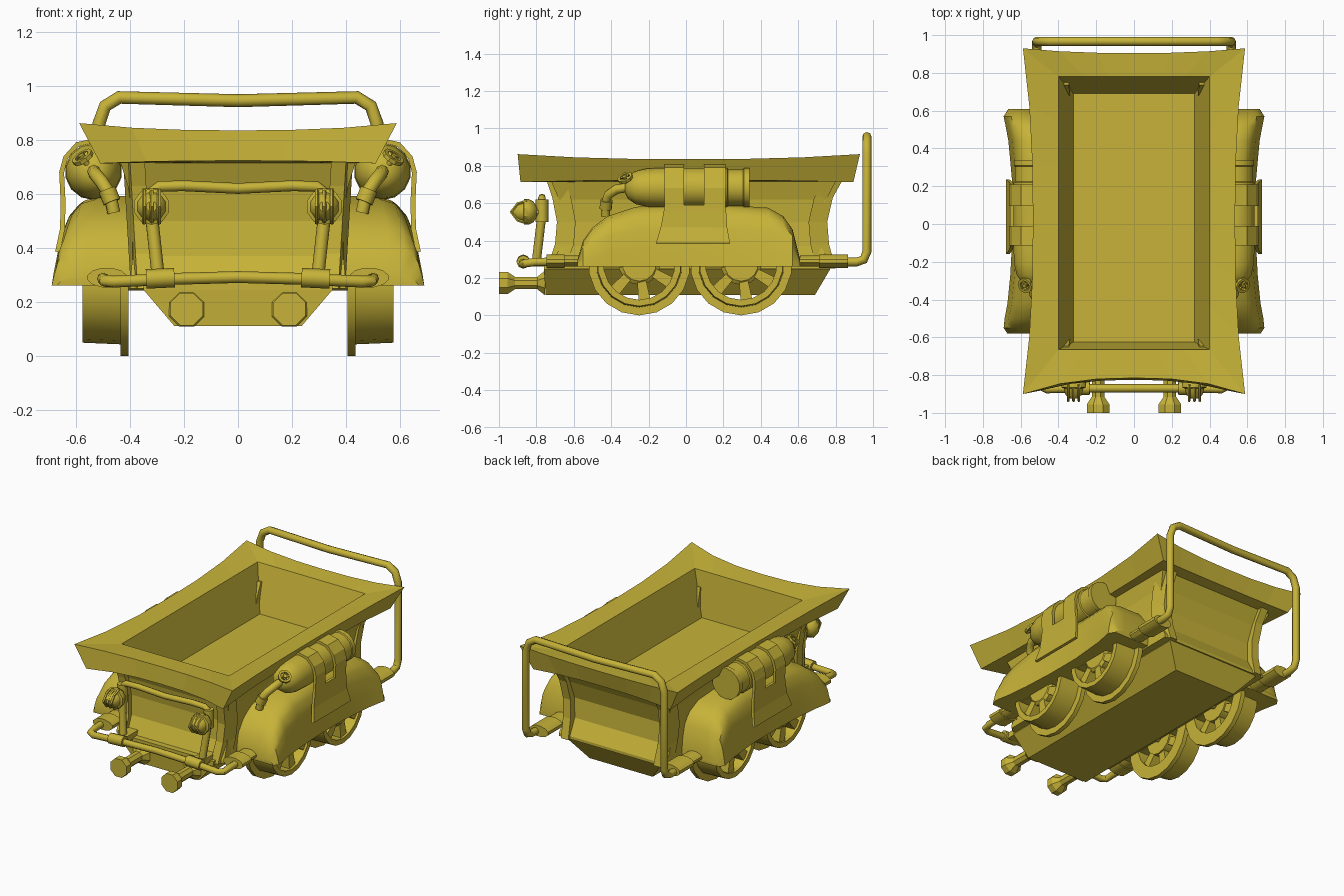
import bpy, math
from mathutils import Vector, Matrix

if "Cube" in bpy.data.objects:
    bpy.data.objects.remove(bpy.data.objects["Cube"])

paint = bpy.data.materials.new("yellow_paint")
paint.diffuse_color = (0.57, 0.45, 0.04, 1)
paint.use_nodes = True
paint.node_tree.nodes["Principled BSDF"].inputs["Base Color"].default_value = paint.diffuse_color


def loft(name, rings, cap=True, wrap=False, closed=True, mirror=False, smooth=None):
    """Skin a list of equal-length point rings into one object."""
    n, m = len(rings[0]), len(rings)
    verts = [tuple(p) for r in rings for p in r]
    faces = []
    for i in range(m if wrap else m - 1):
        a, b = i * n, (i + 1) % m * n
        for j in range(n if closed else n - 1):
            k = (j + 1) % n
            faces.append((a + j, a + k, b + k, b + j))
    if cap and not wrap and closed:
        faces += [tuple(range(n))[::-1], tuple(range((m - 1) * n, m * n))]
    me = bpy.data.meshes.new(name)
    me.from_pydata(verts, [], faces)
    import bmesh
    bm = bmesh.new()
    bm.from_mesh(me)
    bmesh.ops.recalc_face_normals(bm, faces=bm.faces)
    bm.to_mesh(me)
    bm.free()
    if smooth:
        me.shade_smooth()
        me.set_sharp_from_angle(angle=math.radians(smooth))
    me.materials.append(paint)
    ob = bpy.data.objects.new(name, me)
    bpy.context.collection.objects.link(ob)
    if mirror:
        mod = ob.modifiers.new("mirror", 'MIRROR')
        mod.use_clip = False
        mod.merge_threshold = 0.0001
    return ob


def lathe(name, prof, c, d, n=12, sx=1, **kw):
    """Turn (distance, radius) pairs about direction d through c."""
    q = Vector(d).to_track_quat('Z', 'Y')
    rings = []
    for t, r in prof:
        ring = []
        for i in range(n):
            a = 2 * math.pi * (i + .5) / n
            p = q @ Vector((r * math.cos(a), r * math.sin(a), t))
            ring.append(Vector(c) + Vector((p.x * sx, p.y, p.z)))
        rings.append(ring)
    return loft(name, rings, **{'smooth': 35, **kw})


def tube(name, pts, r, n=8, **kw):
    """Round bar along a path."""
    pts = [Vector(p) for p in pts]
    dirs = [(b - a).normalized() for a, b in zip(pts, pts[1:])]
    q = dirs[0].to_track_quat('Z', 'Y')
    rings, last = [], dirs[0]
    for i, p in enumerate(pts):
        d0, d1 = dirs[max(i - 1, 0)], dirs[min(i, len(dirs) - 1)]
        t = (d0 + d1).normalized()
        q = last.rotation_difference(t) @ q
        last = t
        rings.append([p + q @ Vector((r * math.cos(2 * math.pi * k / n),
                                      r * math.sin(2 * math.pi * k / n), 0)) for k in range(n)])
    return loft(name, rings, **{'smooth': 50, **kw})


def both(half):
    """Complete a symmetric path from its right half, given centre outwards."""
    return [(-x, y, z) for x, y, z in half[::-1]] + [p for p in half if p[0] != 0]


def slab(name, x0, x1, y0, y1, z0, z1, **kw):
    return loft(name, [[(x0, y0, z), (x1, y0, z), (x1, y1, z), (x0, y1, z)] for z in (z0, z1)], **kw)


def rect(hx, yf, yb, z, wx=0, wf=0, wb=0, dz=0, n=6):
    """Rectangular ring whose sides pinch in and dip between the corners."""
    s = [-1 + 2 * i / n for i in range(n)]
    c, h = (yf + yb) / 2, (yb - yf) / 2
    f = lambda v: 1 - abs(v) ** 2.5
    out = [(hx * v, yf + wf * f(v), z - dz * f(v)) for v in s]
    out += [(hx - wx * f(v), c + h * v, z - dz * f(v)) for v in s]
    out += [(-hx * v, yb - wb * f(v), z - dz * f(v)) for v in s]
    out += [(-hx + wx * f(v), c - h * v, z - dz * f(v)) for v in s]
    return out


# Tub: floor, opening, flared rim and waisted outer walls in one skin
loft("tub", [rect(.32, -.625, .69, .53), rect(.40, -.665, .78, .825),
             rect(.588, -.90, .93, .862, .053, .085, .025, .027),
             rect(.51, -.885, .895, .713, .03, .06, .02, -.01),
             rect(.435, -.72, .80, .715), rect(.405, -.68, .75, .62), rect(.39, -.66, .71, .50),
             rect(.39, -.67, .72, .37), rect(.40, -.72, .78, .27), rect(.40, -.72, .78, .25)])

# Curved ribs at the corners of both ends
for name, s, ys in (("front_rib", -1, (.745, .715, .69, .70, .745)),
                    ("rear_rib", 1, (.835, .785, .755, .765, .80))):
    zs = (.72, .63, .50, .38, .25)
    loft(name, [[(x - (.72 - z) * .06, s * yy, z) for x, yy in
                 ((.345, y - .1), (.425, y - .1), (.40, y), (.345, y))] for y, z in zip(ys, zs)],
         mirror=True)

# Chassis hull
loft("chassis", [rect(.235, -.75, .69, .11), rect(.35, -.76, .77, .245), rect(.35, -.76, .77, .27)])

# Buffers
lathe("buffer", [(0, .07), (.04, .036), (.16, .036), (.20, .065), (.245, .065)],
      (.19, -.755, .173), (0, -1, 0), n=8, mirror=True, smooth=None)

# Flanged spoked wheels and axles
for y in (-.25, .295):
    c = Vector((0, y, .273))
    lathe("wheel_rim", [(.405, .19), (.405, .273), (.435, .273), (.435, .23), (.575, .224), (.575, .19)],
          c, (1, 0, 0), n=18, wrap=True, mirror=True, smooth=25)
    lathe("wheel_hub", [(.41, .11), (.55, .11), (.565, .09)], c, (1, 0, 0), n=14, mirror=True)
    for k in range(7):
        a = 2 * math.pi * k / 7 + .37
        u, w = Vector((0, math.cos(a), math.sin(a))), Vector((0, -math.sin(a), math.cos(a)))
        loft("wheel_spoke", [[c + u * r + w * e + Vector((x, 0, 0)) for e, x in
                              ((-b, .42), (b, .42), (b, .56), (-b, .56))]
                             for r, b in ((.09, .024), (.20, .032))], mirror=True)
    tube("axle", [(-.42, y, .273), (.42, y, .273)], .03)

# Wheel fenders
stations = [(-.58, .30, .67), (-.55, .40, .69), (-.50, .47, .685), (-.42, .53, .67), (-.27, .58, .655),
            (-.05, .592, .643), (.2, .592, .643), (.44, .575, .665), (.52, .53, .68),
            (.57, .46, .69), (.61, .30, .665)]
rings = []
for y, zt, xo in stations:
    h = zt - .26
    rings.append([(x, y, .26 + f * h) for x, f in
                  ((.37, 0), (.37, 1), (xo - .13, 1), (xo - .075, .95), (xo - .04, .82),
                   (xo - .022, .6), (xo - .008, .25), (xo, 0))])
loft("fender", rings, mirror=True, smooth=40)

# Side gas tanks
lathe("tank", [(-.325, .03), (-.31, .06), (-.27, .088), (-.21, .102), (-.12, .106), (.22, .106),
               (.225, .098), (.305, .098), (.31, .104), (.34, .104)],
      (.535, 0, .683), (0, 1, 0), n=14, mirror=True)


def strap(name, rows):
    """Bent sheet: rows of (x, z, y start, y end)."""
    ob = loft(name, [[(x, a, z), (x, b, z)] for x, z, a, b in rows], closed=False, mirror=True)
    sol = ob.modifiers.new("thickness", 'SOLIDIFY')
    sol.thickness, sol.offset = .018, 0


# Tank straps and saddle plate
over = [(.43, .72), (.465, .768), (.53, .797), (.595, .783), (.638, .735), (.653, .68), (.648, .575)]
for a, b in ((-.115, -.01), (.095, .21)):
    strap("tank_strap", [(x, z, a, b) for x, z in over])
strap("saddle_plate", [(.648, .59, -.115, .21), (.648, .55, -.12, .215),
                       (.65, .47, -.135, .22), (.668, .385, -.16, .235)])

# Valve wheel and feed pipe
vd = Vector((.5, -.35, .75)).normalized()
vc = Vector((.575, -.325, .735))
tube("valve_stem", [vc - vd * .06, vc + vd * .012], .012, mirror=True)
lathe("valve_wheel", [(-.008, .028), (-.008, .042), (.008, .042), (.008, .028)], vc, vd, n=10,
      wrap=True, mirror=True)
q = vd.to_track_quat('Z', 'Y')
for k in range(2):
    arm = q @ Vector((.034 * (1 - k), .034 * k, 0))
    tube("valve_arm", [vc - arm, vc + arm], .007, n=4, mirror=True)
tube("feed_pipe", [(.535, -.30, .685), (.53, -.37, .675), (.505, -.415, .645), (.475, -.43, .60),
                   (.46, -.43, .53)], .025, mirror=True)
tube("pipe_collar", [(.485, -.425, .615), (.467, -.43, .57)], .034, mirror=True)

# Rear push hoop with mounts
tube("rear_hoop", both([(0, .967, .945), (.44, .967, .957), (.492, .967, .925), (.515, .967, .86),
                        (.515, .967, .34), (.515, .95, .298), (.515, .91, .285), (.515, .58, .287)]), .024)
lathe("rear_mount", [(.61, .03), (.71, .03), (.71, .037), (.865, .037)], (.49, 0, .29),
      (0, 1, 0), n=12, sx=1.9, mirror=True)

# Front bumper bar with mounts and sleeves
tube("front_bumper", both([(0, -.87, .292), (.25, -.87, .285), (.46, -.875, .275), (.495, -.86, .278),
                           (.50, -.81, .285), (.50, -.56, .29)]), .022)
lathe("front_mount", [(-.745, .037), (-.65, .037), (-.65, .03), (-.55, .03)], (.485, 0, .29),
      (0, 1, 0), n=12, sx=2, mirror=True)
tube("bumper_sleeve", [(.235, -.87, .29), (.34, -.87, .285)], .036, mirror=True)
slab("bumper_bracket", .25, .325, -.86, -.70, .26, .30, mirror=True)

# Lamp posts and crossbar
tube("lamp_post", [(.295, -.80, .29), (.318, -.775, .50), (.32, -.77, .60)], .024, mirror=True)
tube("lamp_crossbar", both([(0, -.77, .62), (.2, -.77, .63), (.29, -.77, .628), (.322, -.77, .605),
                            (.325, -.77, .50)]), .02)

# Head lamps with guard bars
tube("lamp_socket", [(.32, -.77, .50), (.32, -.77, .62)], .034, mirror=True)
lathe("head_lamp", [(.77, .025), (.80, .03), (.815, .055), (.84, .068), (.865, .068), (.87, .055),
                    (.905, .045), (.925, .02)], (.32, 0, .553), (0, -1, 0), n=10, mirror=True)
for dx in (-.028, 0, .028):
    tube("lamp_guard", [(.32 + dx, -.85, .613), (.32 + dx, -.90, .597), (.32 + dx, -.935, .553),
                        (.32 + dx, -.90, .509), (.32 + dx, -.85, .493)], .008, n=5, mirror=True)
